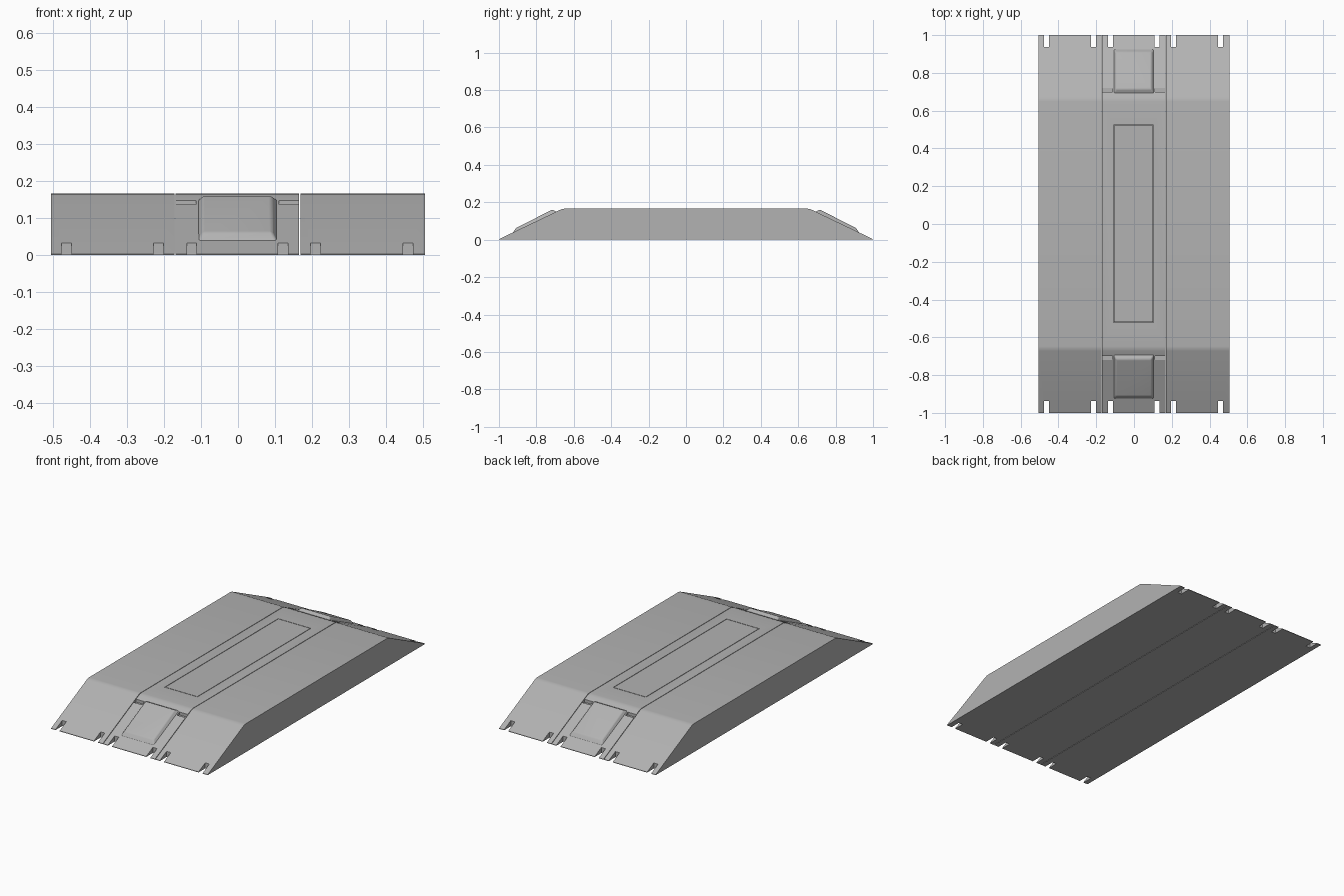
import bpy, bmesh

if "Cube" in bpy.data.objects:
    bpy.data.objects.remove(bpy.data.objects["Cube"])

H = 0.166      # deck height
TOP = 0.66     # half length of the flat deck
LIP = 0.003    # thickness of the ramp tip

grey = bpy.data.materials.new("dark_grey")
grey.diffuse_color = (0.45, 0.45, 0.45, 1)
grey.use_nodes = True
grey.node_tree.nodes["Principled BSDF"].inputs["Base Color"].default_value = grey.diffuse_color


def slope(y):
    return LIP + (1 - abs(y)) / (1 - TOP) * (H - LIP)


def make(name, bm):
    bmesh.ops.recalc_face_normals(bm, faces=bm.faces)
    me = bpy.data.meshes.new(name)
    bm.to_mesh(me)
    bm.free()
    me.materials.append(grey)
    ob = bpy.data.objects.new(name, me)
    bpy.context.collection.objects.link(ob)
    return ob


def add_hexa(bm, bottom, top):
    b = [bm.verts.new(p) for p in bottom]
    t = [bm.verts.new(p) for p in top]
    bm.faces.new(b[::-1])
    bm.faces.new(t)
    for i in range(4):
        j = (i + 1) % 4
        bm.faces.new((b[i], b[j], t[j], t[i]))


def add_box(bm, x0, x1, y0, y1, z0, z1):
    y0, y1 = sorted((y0, y1))
    q = [(x0, y0), (x1, y0), (x1, y1), (x0, y1)]
    add_hexa(bm, [(*p, z0) for p in q], [(*p, z1) for p in q])


def section(name, x0, x1):
    # trapezoid side profile with a soft ramp crease
    half = [(1, 0), (1, LIP), (TOP + 0.012, slope(TOP + 0.012)),
            (TOP, H - 0.0015), (TOP - 0.012, H)]
    prof = half + [(-y, z) for y, z in reversed(half)]
    bm = bmesh.new()
    f = bm.faces.new([bm.verts.new((x0, y, z)) for y, z in prof])
    ext = bmesh.ops.extrude_face_region(bm, geom=[f])
    bmesh.ops.translate(bm, vec=(x1 - x0, 0, 0),
                        verts=[v for v in ext["geom"] if isinstance(v, bmesh.types.BMVert)])
    return make(name, bm)


def carve(ob, bm):
    cutter = make("cutter", bm)
    cutter.hide_render = True
    mod = ob.modifiers.new("cut", "BOOLEAN")
    mod.operation, mod.solver, mod.object = "DIFFERENCE", "EXACT", cutter
    bpy.context.view_layer.objects.active = ob
    bpy.ops.object.modifier_apply(modifier=mod.name)
    bpy.data.objects.remove(cutter, do_unlink=True)


def smooth(ob, angle=0.35):
    bpy.ops.object.select_all(action="DESELECT")
    ob.select_set(True)
    bpy.context.view_layer.objects.active = ob
    bpy.ops.object.shade_smooth_by_angle(angle=angle)


# three ramp sections with end notches
for name, x0, x1, notches in (
        ("left_ramp", -0.505, -0.1715, (-0.463, -0.215)),
        ("centre_ramp", -0.1685, 0.1655, (-0.125, 0.122)),
        ("right_ramp", 0.1685, 0.505, (0.21, 0.459))):
    ob = section(name, x0, x1)
    bm = bmesh.new()
    for s in (-1, 1):
        for x in notches:
            add_box(bm, x - 0.0135, x + 0.0135, s * 0.938, s * 1.1, -0.1, 0.1)
        if name == "centre_ramp":
            # hand slots beside the raised pads
            for a, b in ((-0.2, -0.114), (0.111, 0.2)):
                add_box(bm, a, b, s * 0.698, s * 0.72, 0.13, 0.3)
    if name == "centre_ramp":
        # recess for the deck panel
        add_box(bm, -0.108, 0.104, -0.522, 0.524, H - 0.008, 0.3)
    carve(ob, bm)
    smooth(ob)

# deck panel, flush with a thin groove around it
bm = bmesh.new()
add_box(bm, -0.105, 0.101, -0.519, 0.521, H - 0.009, H)
make("deck_panel", bm)

# raised pads on the centre slopes
for s, name in ((-1, "front_pad"), (1, "back_pad")):
    def ring(x0, x1, lo, hi, d_lo, d_hi):
        return [(x0, s * lo, slope(lo) + d_lo), (x1, s * lo, slope(lo) + d_lo),
                (x1, s * hi, slope(hi) + d_hi), (x0, s * hi, slope(hi) + d_hi)]
    bm = bmesh.new()
    add_hexa(bm, ring(-0.109, 0.107, 0.927, 0.689, -0.003, -0.003),
             ring(-0.095, 0.091, 0.91, 0.716, 0.016, 0.021))
    pad = make(name, bm)
    bev = pad.modifiers.new("soft_edges", "BEVEL")
    bev.width, bev.segments = 0.006, 3
    smooth(pad, 0.6)
